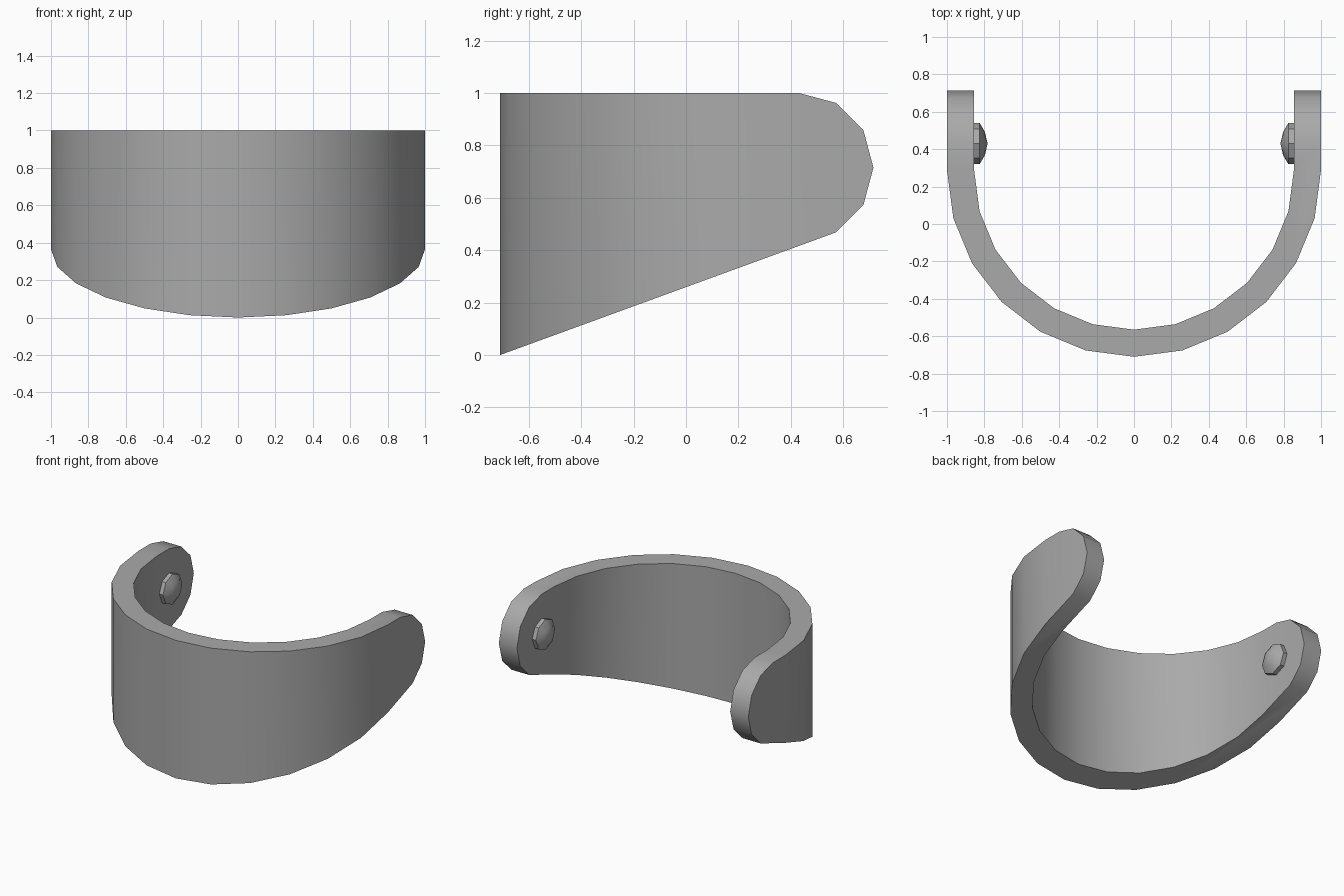
import bpy, bmesh
from math import cos, sin, pi, radians

if "Cube" in bpy.data.objects:
    bpy.data.objects.remove(bpy.data.objects["Cube"], do_unlink=True)

grey = bpy.data.materials.new("plain_grey")
grey.use_nodes = True
colour = (0.4, 0.4, 0.4, 1)
grey.diffuse_color = colour
grey.node_tree.nodes["Principled BSDF"].inputs["Base Color"].default_value = colour

ARC_Y, PIVOT_Y, PIVOT_Z, END_R = 0.29, 0.43, 0.715, 0.285


def make_object(name, bm):
    bmesh.ops.recalc_face_normals(bm, faces=bm.faces)
    mesh = bpy.data.meshes.new(name)
    bm.to_mesh(mesh)
    bm.free()
    obj = bpy.data.objects.new(name, mesh)
    bpy.context.collection.objects.link(obj)
    mesh.materials.append(grey)
    return obj


def prism(name, points, offset):
    """Extrude a closed outline along an offset."""
    bm = bmesh.new()
    face = bm.faces.new([bm.verts.new(p) for p in points])
    out = bmesh.ops.extrude_face_region(bm, geom=[face], use_keep_orig=True)
    moved = [v for v in out["geom"] if isinstance(v, bmesh.types.BMVert)]
    bmesh.ops.translate(bm, verts=moved, vec=offset)
    return make_object(name, bm)


def smooth(obj):
    bpy.ops.object.select_all(action="DESELECT")
    obj.select_set(True)
    bpy.context.view_layer.objects.active = obj
    bpy.ops.object.shade_smooth_by_angle(angle=radians(35))


# Curved band: a U-shaped plan, trimmed to a tapering side profile
def u_line(r):
    arc = [(r * cos(pi + i * pi / 12), ARC_Y + r * sin(pi + i * pi / 12), -0.5)
           for i in range(13)]
    return [(-r, 1, -0.5)] + arc + [(r, 1, -0.5)]


band = prism("curved_band", u_line(1) + u_line(0.855)[::-1], (0, 0, 2))
rounded_end = [(-2, PIVOT_Y + END_R * cos(a), PIVOT_Z + END_R * sin(a))
               for a in (radians(d) for d in range(90, -61, -30))]
_, end_y, end_z = rounded_end[-1]
slope = end_z / (end_y + 0.71)
side = [(-2, -1, 1)] + rounded_end + [(-2, -1, -0.29 * slope)]
cutter = prism("side_profile_cutter", side, (4, 0, 0))
cutter.hide_render = True

trim = band.modifiers.new("trim", "BOOLEAN")
trim.operation, trim.solver, trim.object = "INTERSECT", "EXACT", cutter
bpy.context.view_layer.objects.active = band
bpy.ops.object.modifier_apply(modifier="trim")
bpy.data.objects.remove(cutter, do_unlink=True)
smooth(band)

# Domed studs on the inner faces of both arms
STUD = [(0.86, 0.11), (0.825, 0.11), (0.797, 0.062)]
for name, s in (("left_stud", 1), ("right_stud", -1)):
    bm = bmesh.new()
    rings = [[bm.verts.new((s * x, PIVOT_Y + r * cos(k * pi / 4), PIVOT_Z + r * sin(k * pi / 4)))
              for k in range(8)] for x, r in STUD]
    tip = bm.verts.new((s * 0.783, PIVOT_Y, PIVOT_Z))
    bm.faces.new(rings[0])
    for k in range(8):
        n = (k + 1) % 8
        for a, b in zip(rings, rings[1:]):
            bm.faces.new((a[k], a[n], b[n], b[k]))
        bm.faces.new((rings[-1][k], rings[-1][n], tip))
    smooth(make_object(name, bm))
